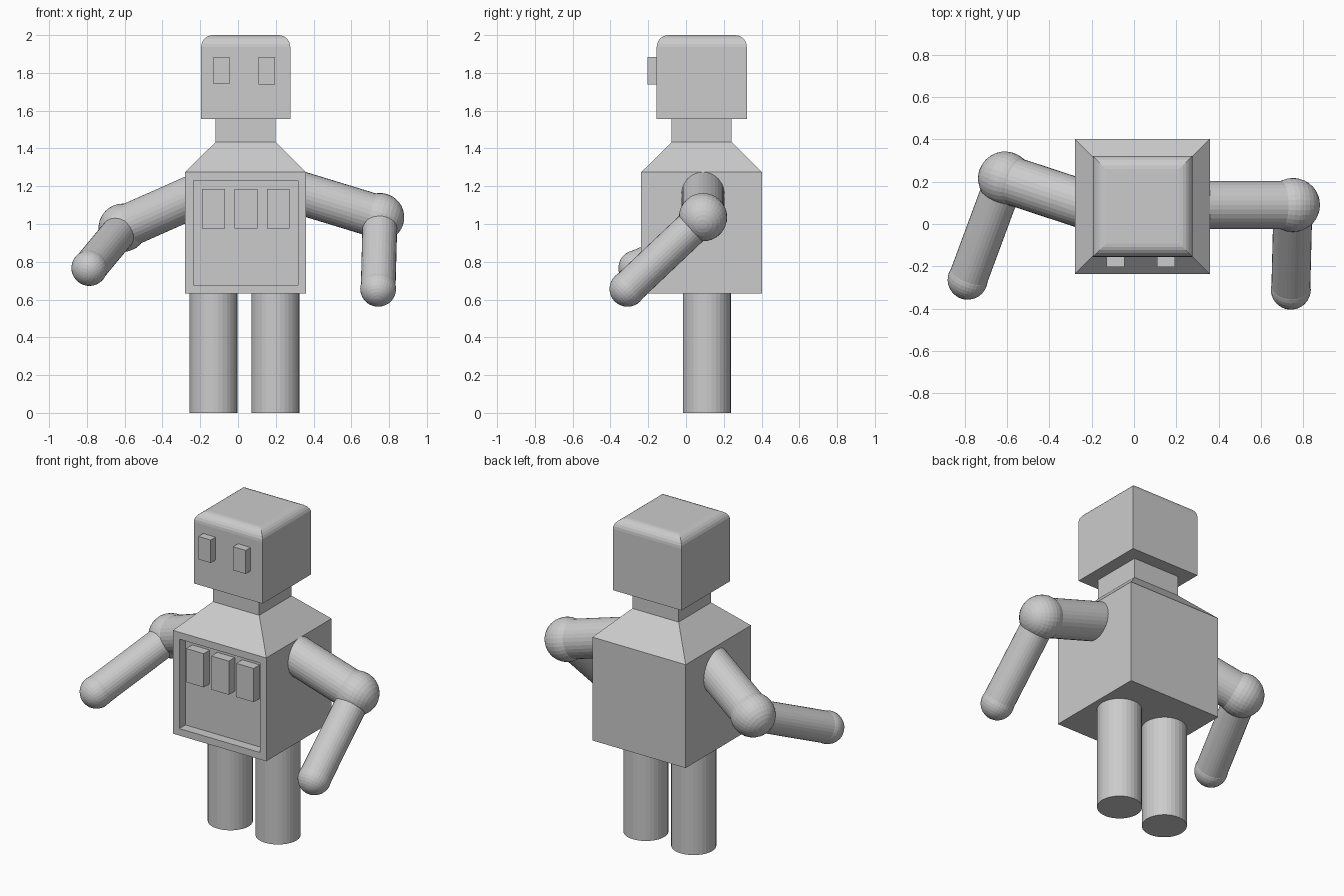
import bpy, bmesh
from mathutils import Vector, Matrix

if "Cube" in bpy.data.objects:
    bpy.data.objects.remove(bpy.data.objects["Cube"])

grey = bpy.data.materials.new("light_grey")
grey.diffuse_color = (0.6, 0.6, 0.6, 1)
grey.use_nodes = True
grey.node_tree.nodes["Principled BSDF"].inputs["Base Color"].default_value = grey.diffuse_color


def finish(name, bm):
    bmesh.ops.recalc_face_normals(bm, faces=bm.faces[:])
    mesh = bpy.data.meshes.new(name)
    bm.to_mesh(mesh)
    bm.free()
    mesh.materials.append(grey)
    obj = bpy.data.objects.new(name, mesh)
    bpy.context.collection.objects.link(obj)
    return obj


def box_bm(x0, x1, y0, y1, z0, z1):
    bm = bmesh.new()
    bmesh.ops.create_cube(bm, size=1)
    for v in bm.verts:
        v.co = ((x0 + x1) / 2 + v.co.x * (x1 - x0),
                (y0 + y1) / 2 + v.co.y * (y1 - y0),
                (z0 + z1) / 2 + v.co.z * (z1 - z0))
    return bm


def rod(name, a, b, r):
    """Cylinder between two points."""
    a, b = Vector(a), Vector(b)
    turn = (b - a).to_track_quat('Z', 'Y').to_matrix().to_4x4()
    bm = bmesh.new()
    bmesh.ops.create_cone(bm, cap_ends=True, segments=32, radius1=r, radius2=r,
                          depth=(b - a).length,
                          matrix=Matrix.Translation((a + b) / 2) @ turn)
    return finish(name, bm)


def ball(name, c, r, axis):
    """Sphere with its poles along the limb."""
    turn = Vector(axis).to_track_quat('Z', 'Y').to_matrix().to_4x4()
    bm = bmesh.new()
    bmesh.ops.create_uvsphere(bm, u_segments=32, v_segments=16, radius=r,
                              matrix=Matrix.Translation(c) @ turn)
    return finish(name, bm)


# Torso, sloped shoulders and neck as stacked square sections
CX, CY = 0.04, 0.083
bm = bmesh.new()
rings = []
for half, z in ((0.32, 0.633), (0.32, 1.274), (0.159, 1.434), (0.159, 1.557)):
    rings.append([bm.verts.new((CX + sx * half, CY + sy * half, z))
                  for sx, sy in ((-1, -1), (1, -1), (1, 1), (-1, 1))])
for lo, hi in zip(rings, rings[1:]):
    for i in range(4):
        j = (i + 1) % 4
        bm.faces.new((lo[i], lo[j], hi[j], hi[i]))
bm.faces.new(rings[0][::-1])
bm.faces.new(rings[-1])
bm.normal_update()
# Recessed chest panel
chest = min(bm.faces, key=lambda f: f.calc_center_median().y
            + abs(f.calc_center_median().z - 0.95))
bmesh.ops.inset_region(bm, faces=[chest], thickness=0.061)
pushed = bmesh.ops.extrude_discrete_faces(bm, faces=[chest])["faces"]
bmesh.ops.translate(bm, verts=pushed[0].verts[:], vec=(0, 0.06, 0))
finish("torso", bm)

# Chest buttons standing in the recess
for i, x in enumerate((-0.13, 0.042, 0.213)):
    finish(f"chest_button_{i + 1}",
           box_bm(x - 0.06, x + 0.06, -0.236, -0.17, 0.976, 1.185))

# Head with rounded top edges
bm = box_bm(-0.195, 0.277, -0.155, 0.322, 1.557, 2.0)
top_edges = [e for e in bm.edges if all(v.co.z > 1.99 for v in e.verts)]
bmesh.ops.bevel(bm, geom=top_edges, offset=0.062, segments=6, profile=0.5,
                affect='EDGES')
finish("head", bm)

# Eyes
finish("left_eye", box_bm(-0.13, -0.045, -0.203, -0.14, 1.742, 1.884))
finish("right_eye", box_bm(0.108, 0.195, -0.203, -0.14, 1.738, 1.884))

# Legs
for side, x in (("left", -0.13), ("right", 0.198)):
    rod(f"{side}_leg", (x, 0.11, 0), (x, 0.11, 0.64), 0.127)

# Arms: shoulder, elbow and hand positions
arms = {
    "left": ((-0.22, 0.087, 1.153), (-0.61, 0.215, 0.98), (-0.787, -0.263, 0.767)),
    "right": ((0.30, 0.09, 1.174), (0.752, 0.09, 1.036), (0.742, -0.31, 0.657)),
}
for side, (shoulder, elbow, hand) in arms.items():
    rod(f"{side}_upper_arm", shoulder, elbow, 0.114)
    ball(f"{side}_elbow", elbow, 0.128, Vector(elbow) - Vector(shoulder))
    rod(f"{side}_forearm", elbow, hand, 0.092)
    ball(f"{side}_hand", hand, 0.095, Vector(hand) - Vector(elbow))
